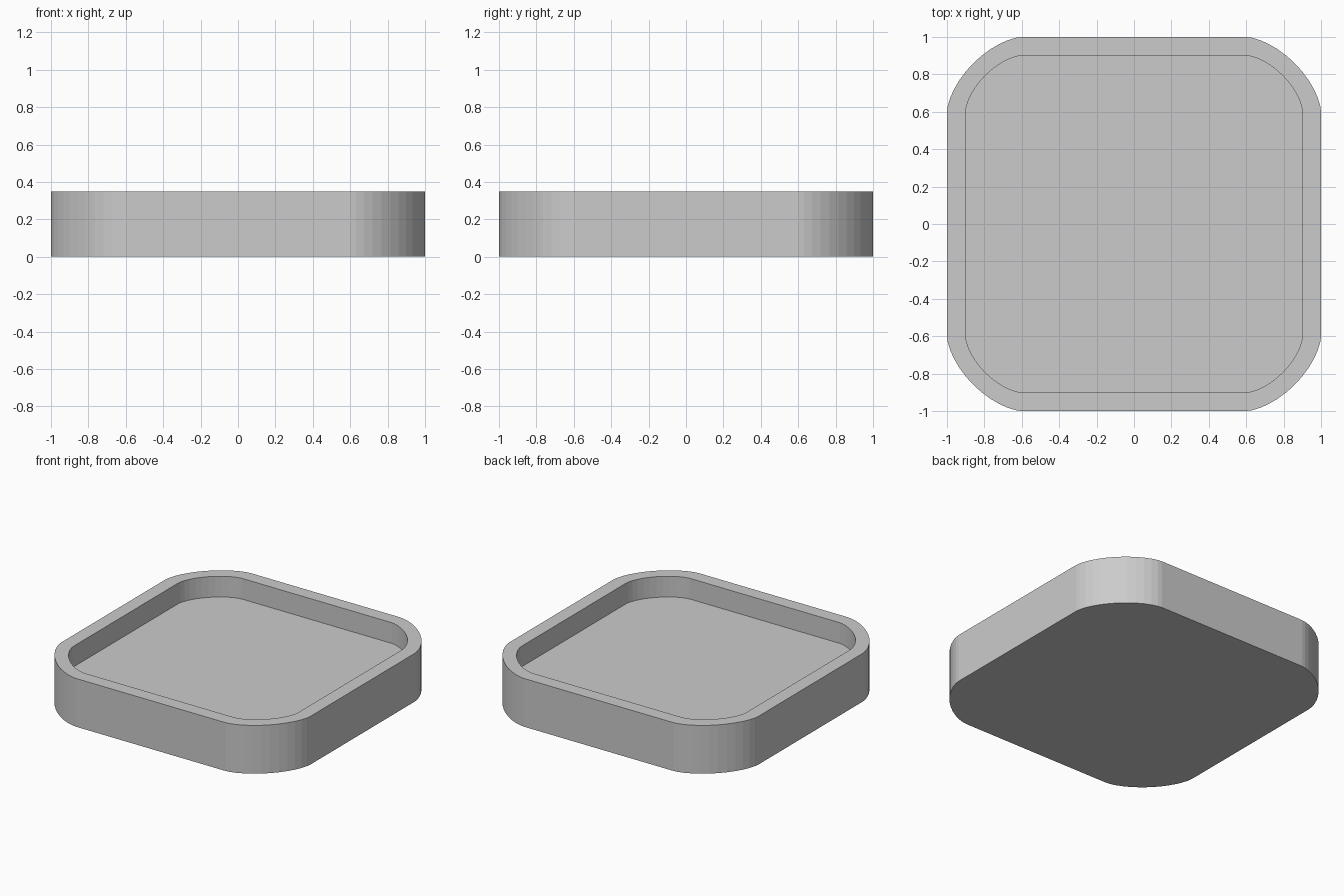
import bpy, bmesh
from math import cos, sin, pi

if "Cube" in bpy.data.objects:
    bpy.data.objects.remove(bpy.data.objects["Cube"])

HEIGHT, FLOOR_Z = 0.35, 0.20
CORNER, STEPS, POWER = 0.6, 12, 1.6


def rounded_square(half):
    """Outline whose flattened corners start at CORNER on every side."""
    r = half - CORNER
    quarter = []
    for i in range(STEPS + 1):
        a = pi / 2 * i / STEPS
        quarter.append((CORNER + r * max(cos(a), 0) ** (2 / POWER),
                        CORNER + r * sin(a) ** (2 / POWER)))
    pts = []
    for _ in range(4):
        pts += quarter
        quarter = [(-y, x) for x, y in quarter]
    return pts


bm = bmesh.new()


def ring(half, z):
    return [bm.verts.new((x, y, z)) for x, y in rounded_square(half)]


# Tray: base, outer wall, rim, inner wall, recessed floor
rings = [ring(1.0, 0), ring(1.0, HEIGHT), ring(0.9, HEIGHT), ring(0.9, FLOOR_Z)]
n = len(rings[0])
for a, b in zip(rings, rings[1:]):
    for i in range(n):
        j = (i + 1) % n
        bm.faces.new((a[i], a[j], b[j], b[i]))
bm.faces.new(rings[0][::-1])
bm.faces.new(rings[-1])
bmesh.ops.recalc_face_normals(bm, faces=bm.faces[:])

mesh = bpy.data.meshes.new("tray")
bm.to_mesh(mesh)
bm.free()
tray = bpy.data.objects.new("tray", mesh)
bpy.context.collection.objects.link(tray)
